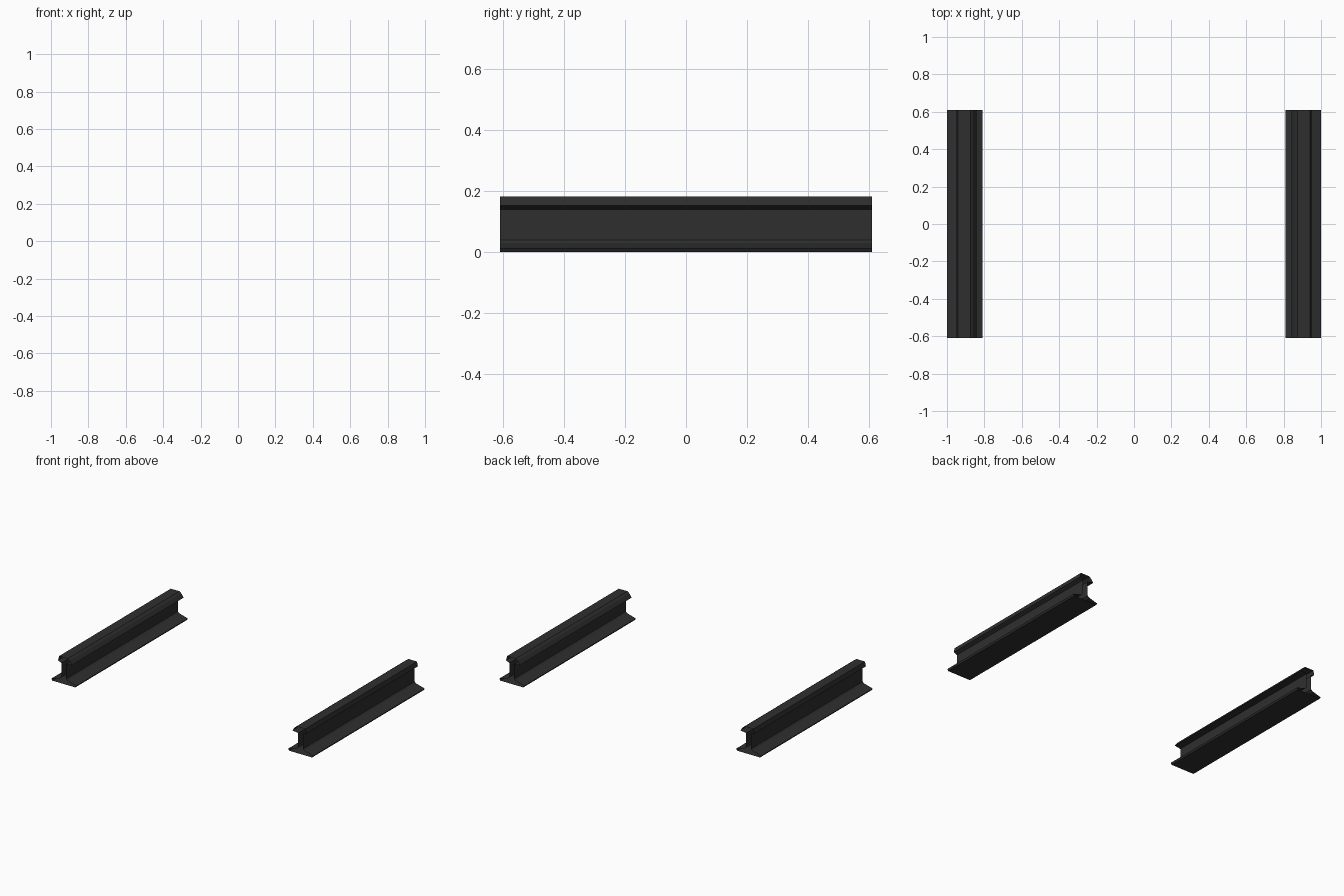
import bpy, bmesh

cube = bpy.data.objects.get("Cube")
if cube:
    bpy.data.objects.remove(cube, do_unlink=True)


def make_material(name, value):
    mat = bpy.data.materials.new(name)
    mat.use_nodes = True
    colour = (value, value, value, 1)
    mat.diffuse_color = colour
    mat.node_tree.nodes["Principled BSDF"].inputs["Base Color"].default_value = colour
    return mat


dark_steel = make_material("dark steel", 0.028)
worn_steel = make_material("worn steel", 0.085)

HALF_LENGTH = 0.61
RAIL_CENTRE = 0.905

# Cross-section: (distance outward from the rail's centre, height)
outer_half = [(0.088, 0), (0.095, 0.012), (0.03, 0.03), (0.018, 0.04),
              (0.018, 0.14), (0.043, 0.152), (0.036, 0.183)]
inner_head = [(-0.03, 0.183), (-0.045, 0.172), (-0.062, 0.147), (-0.018, 0.14)]
inner_foot = [(-u, z) for u, z in reversed(outer_half[:4])]
profile = outer_half + inner_head + inner_foot


def build_rail(name, side):
    """Sweep the cross-section along y, leaving both ends open."""
    bm = bmesh.new()
    front, back = [
        [bm.verts.new((side * (RAIL_CENTRE + u), y, z)) for u, z in profile]
        for y in (-HALF_LENGTH, HALF_LENGTH)]
    for i in range(len(profile)):
        j = (i + 1) % len(profile)
        ring = [front[i], front[j], back[j], back[i]]
        if side < 0:
            ring.reverse()
        bm.faces.new(ring)
    bm.normal_update()
    # Worn running surface on top of the head
    for face in bm.faces:
        if face.normal.z > 0.9 and face.calc_center_median().z > 0.18:
            face.material_index = 1
    mesh = bpy.data.meshes.new(name)
    bm.to_mesh(mesh)
    bm.free()
    mesh.materials.append(dark_steel)
    mesh.materials.append(worn_steel)
    rail = bpy.data.objects.new(name, mesh)
    bpy.context.collection.objects.link(rail)


build_rail("left_rail", 1)
build_rail("right_rail", -1)
